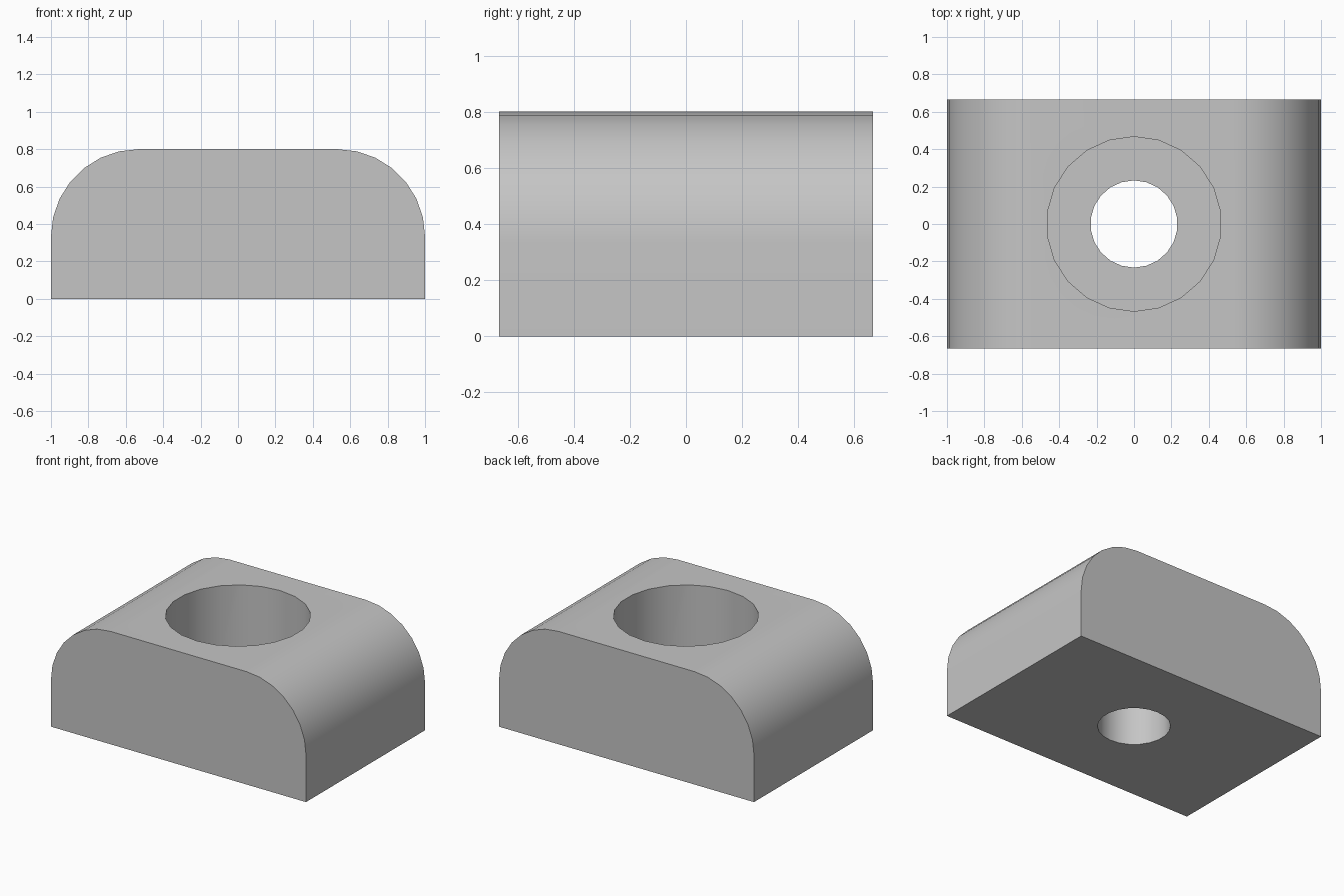
import bpy, bmesh, math

cube = bpy.data.objects.get("Cube")
if cube:
    bpy.data.objects.remove(cube, do_unlink=True)

WIDTH, DEPTH, HEIGHT = 2.0, 4 / 3, 0.8
CORNER = 0.467        # radius of the rounded shoulders
FLOOR = 0.3           # height of the counterbore floor

# Plain grey finish
grey = bpy.data.materials.new("plain_grey")
grey.use_nodes = True
colour = (0.56, 0.56, 0.56, 1)
grey.diffuse_color = colour
grey.node_tree.nodes["Principled BSDF"].inputs["Base Color"].default_value = colour


def shoulder_arc(side, steps=7):
    """Points of one rounded shoulder, from the side wall up to the top."""
    cx, cz = WIDTH / 2 - CORNER, HEIGHT - CORNER
    angles = [math.pi / 2 * i / steps for i in range(steps + 1)]
    return [(side * (cx + CORNER * math.cos(a)), cz + CORNER * math.sin(a)) for a in angles]


# Block: rounded profile extruded from front to back
profile = [(-WIDTH / 2, 0), (WIDTH / 2, 0)] + shoulder_arc(1) + shoulder_arc(-1)[::-1]
bm = bmesh.new()
face = bm.faces.new([bm.verts.new((x, -DEPTH / 2, z)) for x, z in profile])
extruded = bmesh.ops.extrude_face_region(bm, geom=[face])["geom"]
bmesh.ops.translate(bm, vec=(0, DEPTH, 0),
                    verts=[v for v in extruded if isinstance(v, bmesh.types.BMVert)])
bmesh.ops.recalc_face_normals(bm, faces=bm.faces[:])
mesh = bpy.data.meshes.new("mounting_block")
bm.to_mesh(mesh)
bm.free()
mesh.materials.append(grey)
block = bpy.data.objects.new("mounting_block", mesh)
bpy.context.collection.objects.link(block)


def bore(name, radius, bottom, top):
    """Cut a vertical round hole into the block."""
    bpy.ops.mesh.primitive_cylinder_add(vertices=22, radius=radius, depth=top - bottom,
                                        location=(0, 0, (top + bottom) / 2),
                                        rotation=(0, 0, math.pi / 2 - math.pi / 22))
    cutter = bpy.context.object
    cutter.name = name
    cutter.hide_render = True
    cutter.data.materials.append(grey)
    cut = block.modifiers.new(name, 'BOOLEAN')
    cut.operation, cut.solver, cut.object = 'DIFFERENCE', 'EXACT', cutter
    bpy.ops.object.select_all(action='DESELECT')
    block.select_set(True)
    bpy.context.view_layer.objects.active = block
    bpy.ops.object.modifier_apply(modifier=name)
    bpy.data.objects.remove(cutter, do_unlink=True)


# Wide counterbore from the top, narrow bolt hole through the floor
bore("counterbore_cutter", 0.467, FLOOR, HEIGHT + 0.2)
bore("bolt_hole_cutter", 0.233, -0.2, FLOOR + 0.2)

# Smooth curves, crisp edges, flat-looking planes
bpy.ops.object.shade_smooth_by_angle(angle=math.radians(30))
weighted = block.modifiers.new("flat_planes", 'WEIGHTED_NORMAL')
weighted.keep_sharp = True
